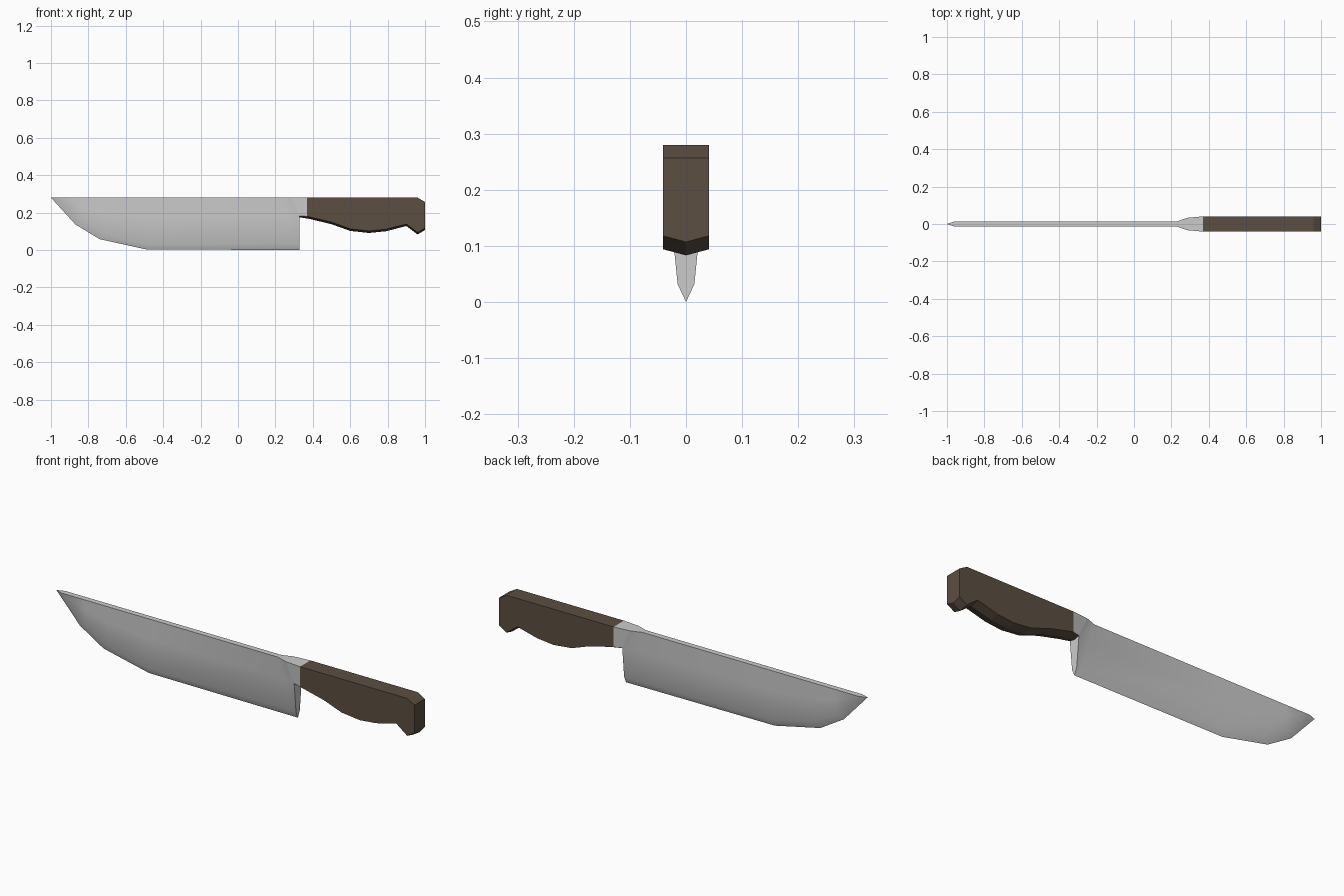
import bpy, bmesh
from math import radians

if "Cube" in bpy.data.objects:
    bpy.data.objects.remove(bpy.data.objects["Cube"])

brown = bpy.data.materials.new("brown_wood")
brown.diffuse_color = (0.105, 0.077, 0.053, 1)
brown.use_nodes = True
brown.node_tree.nodes["Principled BSDF"].inputs["Base Color"].default_value = brown.diffuse_color


def loft(name, halves, closed=True, start_cap=False, end_from=None, mat=None, smooth=None):
    """Skin cross-sections; each half runs from the spine to the centre line and is mirrored in y."""
    bm = bmesh.new()
    rings = []
    for half in halves:
        full = list(half) + [(x, -y, z) for x, y, z in reversed(half[:-1])]
        rings.append([bm.verts.new(p) for p in full])
    n = len(rings[0])
    for a, b in zip(rings, rings[1:]):
        for i in range(n if closed else n - 1):
            j = (i + 1) % n
            bm.faces.new((a[i], b[i], b[j], a[j]))
    if start_cap:
        bm.faces.new(rings[0])
    if end_from is not None:
        bm.faces.new(rings[-1][end_from:n - end_from][::-1])
    bmesh.ops.remove_doubles(bm, verts=bm.verts, dist=1e-5)
    me = bpy.data.meshes.new(name)
    bm.to_mesh(me)
    bm.free()
    ob = bpy.data.objects.new(name, me)
    bpy.context.collection.objects.link(ob)
    if mat:
        me.materials.append(mat)
    if smooth:
        bpy.context.view_layer.objects.active = ob
        ob.select_set(True)
        bpy.ops.object.shade_smooth_by_angle(angle=radians(smooth))
        ob.select_set(False)
    return ob


TOP = 0.28
T = 0.014  # blade half thickness

# Blade: spine x, bevel (x, z), cutting edge (x, z)
stations = [
    (-0.96, -0.96, 0.28, -1.00, 0.28),
    (-0.83, -0.83, 0.155, -0.87, 0.137),
    (-0.71, -0.71, 0.085, -0.74, 0.058),
    (-0.48, -0.48, 0.032, -0.49, 0.003),
    (0.23, 0.31, 0.032, 0.32, 0.0),
]
blade = []
for sx, bx, bz, ex, ez in stations:
    mid = (sx + (bx - sx) * 0.4, T, TOP + (bz - TOP) * 0.4)
    blade.append([(sx, T, TOP), mid, (bx, T, bz), (ex, 0, ez)])
# Flared heel
blade.append([(0.285, 0.033, TOP), (0.33, 0.03, 0.182), (0.33, 0.015, 0.032), (0.33, 0, 0)])
loft("blade", blade, start_cap=True, end_from=1, smooth=30)

# Bolster joining blade and handle
front = [(0.285, 0.033, TOP), (0.33, 0.03, 0.182), (0.33, 0, 0.176)]
back = [(0.37, 0.041, TOP), (0.37, 0.041, 0.18), (0.37, 0, 0.169)]
loft("bolster", [front, back])

# Wooden lip running under the bolster
lip = [[(x, y, z - 0.001) for x, y, z in half[1:]] for half in (front, back)]
loft("handle_lip", lip, closed=False, mat=brown)

# Handle: x, top z, keel z
profile = [(0.37, TOP, 0.169), (0.5, TOP, 0.138), (0.6, TOP, 0.102), (0.7, TOP, 0.091),
           (0.79, TOP, 0.1), (0.9, TOP, 0.128), (0.96, TOP, 0.083), (1.0, 0.257, 0.107)]
handle = [[(x, 0.041, t), (x, 0.041, k + 0.011), (x, 0, k)] for x, t, k in profile]
loft("handle", handle, end_from=0, mat=brown)
